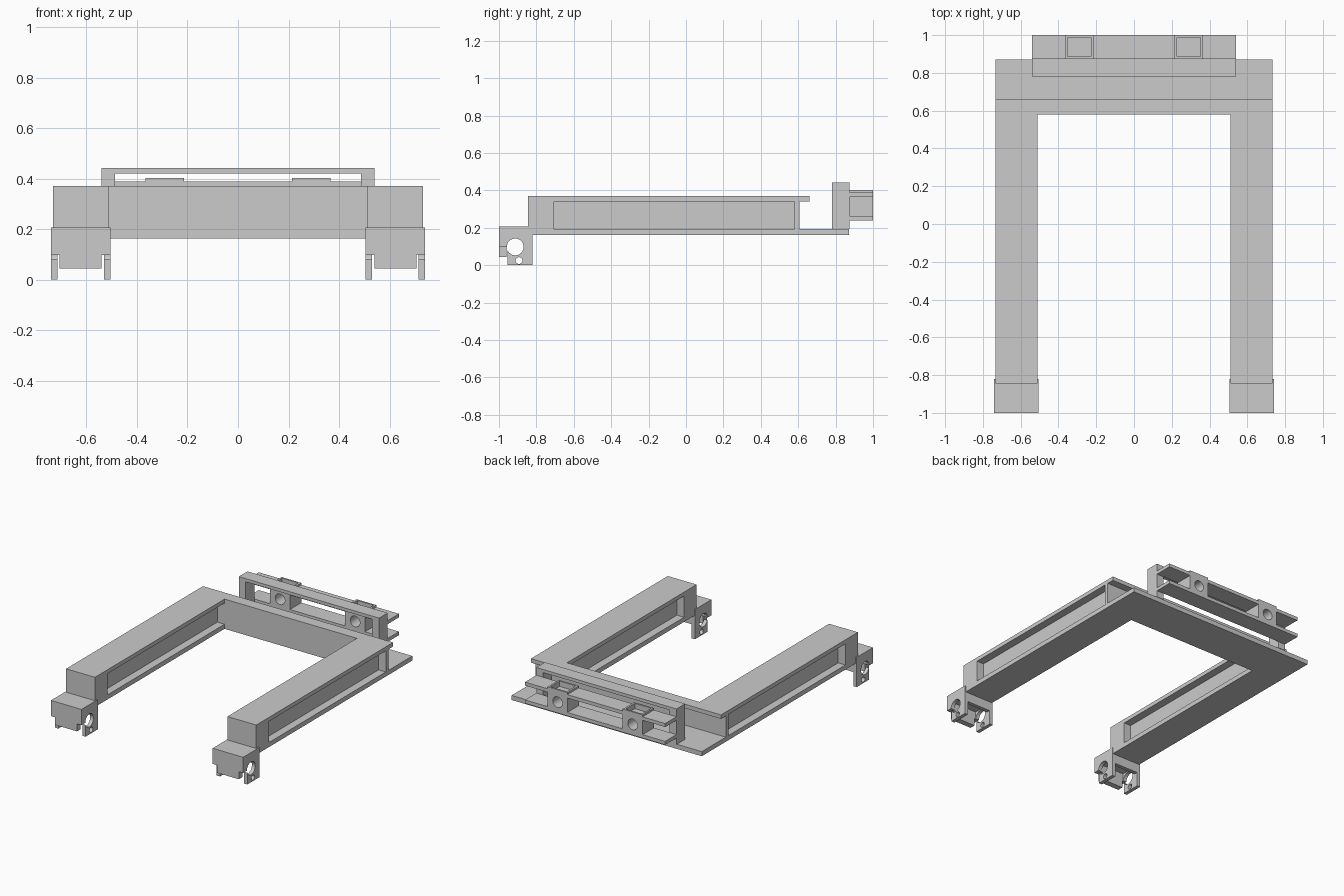
import bpy, bmesh, math
from mathutils import Matrix

if "Cube" in bpy.data.objects:
    bpy.data.objects.remove(bpy.data.objects["Cube"])

grey = bpy.data.materials.new("light_grey")
grey.use_nodes = True
colour = (0.6, 0.6, 0.6, 1)
grey.diffuse_color = colour
grey.node_tree.nodes["Principled BSDF"].inputs["Base Color"].default_value = colour


def make(name, bm):
    bmesh.ops.recalc_face_normals(bm, faces=bm.faces)
    mesh = bpy.data.meshes.new(name)
    bm.to_mesh(mesh)
    bm.free()
    mesh.materials.append(grey)
    obj = bpy.data.objects.new(name, mesh)
    bpy.context.collection.objects.link(obj)
    return obj


def prism(name, points, direction):
    """Extrude a closed outline of 3D points along a direction."""
    bm = bmesh.new()
    face = bm.faces.new([bm.verts.new(p) for p in points])
    top = bmesh.ops.extrude_face_region(bm, geom=[face])["geom"]
    bmesh.ops.translate(bm, vec=direction,
                        verts=[v for v in top if isinstance(v, bmesh.types.BMVert)])
    return make(name, bm)


def box(name, x, y, z):
    pts = [(x[0], y[0], z[0]), (x[1], y[0], z[0]), (x[1], y[1], z[0]), (x[0], y[1], z[0])]
    return prism(name, pts, (0, 0, z[1] - z[0]))


def cylinder(name, centre, radius, length, axis):
    bm = bmesh.new()
    bmesh.ops.create_cone(bm, cap_ends=True, segments=32, radius1=radius, radius2=radius, depth=length)
    turn = Matrix.Rotation(math.pi / 2, 4, "Y" if axis == "X" else "X")
    bmesh.ops.transform(bm, matrix=Matrix.Translation(centre) @ turn, verts=bm.verts)
    return make(name, bm)


def cut(obj, *cutters):
    """Subtract cutters, bake the result and remove them."""
    for c in cutters:
        c.hide_render = True
        mod = obj.modifiers.new("cut", "BOOLEAN")
        mod.operation, mod.solver, mod.object = "DIFFERENCE", "EXACT", c
    graph = bpy.context.evaluated_depsgraph_get()
    obj.data = bpy.data.meshes.new_from_object(obj.evaluated_get(graph))
    obj.modifiers.clear()
    for c in cutters:
        bpy.data.objects.remove(c)
    bpy.context.view_layer.objects.active = obj
    bpy.ops.object.select_all(action="DESELECT")
    obj.select_set(True)
    bpy.ops.object.shade_smooth_by_angle()


# U-shaped flanges of the frame
OUT, INN, FRONT, CROSS = 0.732, 0.51, -0.845, 0.58
BASE, FLOOR, CEILING, TOP = 0.163, 0.195, 0.342, 0.37
RECESS = 0.055


def flange(name, back, z0, z1):
    half = [(OUT, back), (OUT, FRONT), (INN, FRONT), (INN, CROSS)]
    outline = half + [(-x, y) for x, y in reversed(half)]
    prism(name, [(x, y, z0) for x, y in outline], (0, 0, z1 - z0))


flange("bottom_flange", 0.872, BASE, FLOOR)
flange("top_flange", 0.66, CEILING, TOP)
box("cross_wall", (-OUT, OUT), (CROSS, 0.608), (FLOOR, CEILING))

for side, s in (("left", 1), ("right", -1)):
    def span(a, b):
        return sorted((s * a, s * b))

    # Arm web and solid front end
    box(side + "_arm_web", span(INN + RECESS, OUT - RECESS), (-0.707, CROSS), (FLOOR, CEILING))
    box(side + "_arm_end", span(INN, OUT), (FRONT, -0.707), (FLOOR, CEILING))

    # Hollow foot with pierced cheek plates
    box(side + "_foot_top", span(0.505, 0.74), (-1, -0.82), (0.15, 0.207))
    box(side + "_foot_front_upper", span(0.505, 0.74), (-1, -0.962), (0.098, 0.15))
    box(side + "_foot_front_lower", span(0.54, 0.707), (-1, -0.96), (0.045, 0.098))
    box(side + "_foot_back", span(0.53, 0.715), (-0.845, -0.82), (0.098, 0.15))
    profile = [(-0.962, 0.15), (-0.962, 0.098), (-0.955, 0.098), (-0.955, 0),
               (-0.82, 0), (-0.82, 0.15)]
    for label, x in (("inner", 0.505), ("outer", 0.715)):
        x0, x1 = span(x, x + 0.025)
        cheek = prism(f"{side}_foot_{label}_cheek", [(x0, y, z) for y, z in profile], (x1 - x0, 0, 0))
        mid = (x0 + x1) / 2
        cut(cheek, cylinder("axle_cutter", (mid, -0.913, 0.098), 0.045, 0.1, "X"),
            cylinder("pin_cutter", (mid, -0.893, 0.025), 0.018, 0.1, "X"))

    # Rear bracket post
    box(side + "_bracket_post", span(0.487, 0.54), (0.78, 0.875), (FLOOR, 0.42))

    # Screw block with a shallow pocket in its top
    block = box(side + "_screw_block", span(0.213, 0.365), (0.875, 1), (0.24, 0.402))
    cut(block, box("pocket_cutter", span(0.227, 0.353), (0.887, 0.988), (0.365, 0.5)),
        cylinder("screw_cutter", (s * 0.289, 0.93, 0.315), 0.037, 0.4, "Y"))

# Rear bracket bar and shelves, split around the screw blocks
box("bracket_top_bar", (-0.54, 0.54), (0.78, 0.875), (0.42, 0.442))
for label, z in (("lower", 0.24), ("upper", 0.364)):
    for part, a, b in (("right", -0.54, -0.365), ("middle", -0.213, 0.213), ("left", 0.365, 0.54)):
        box(f"{label}_shelf_{part}", (a, b), (0.875, 1), (z, z + 0.024))
